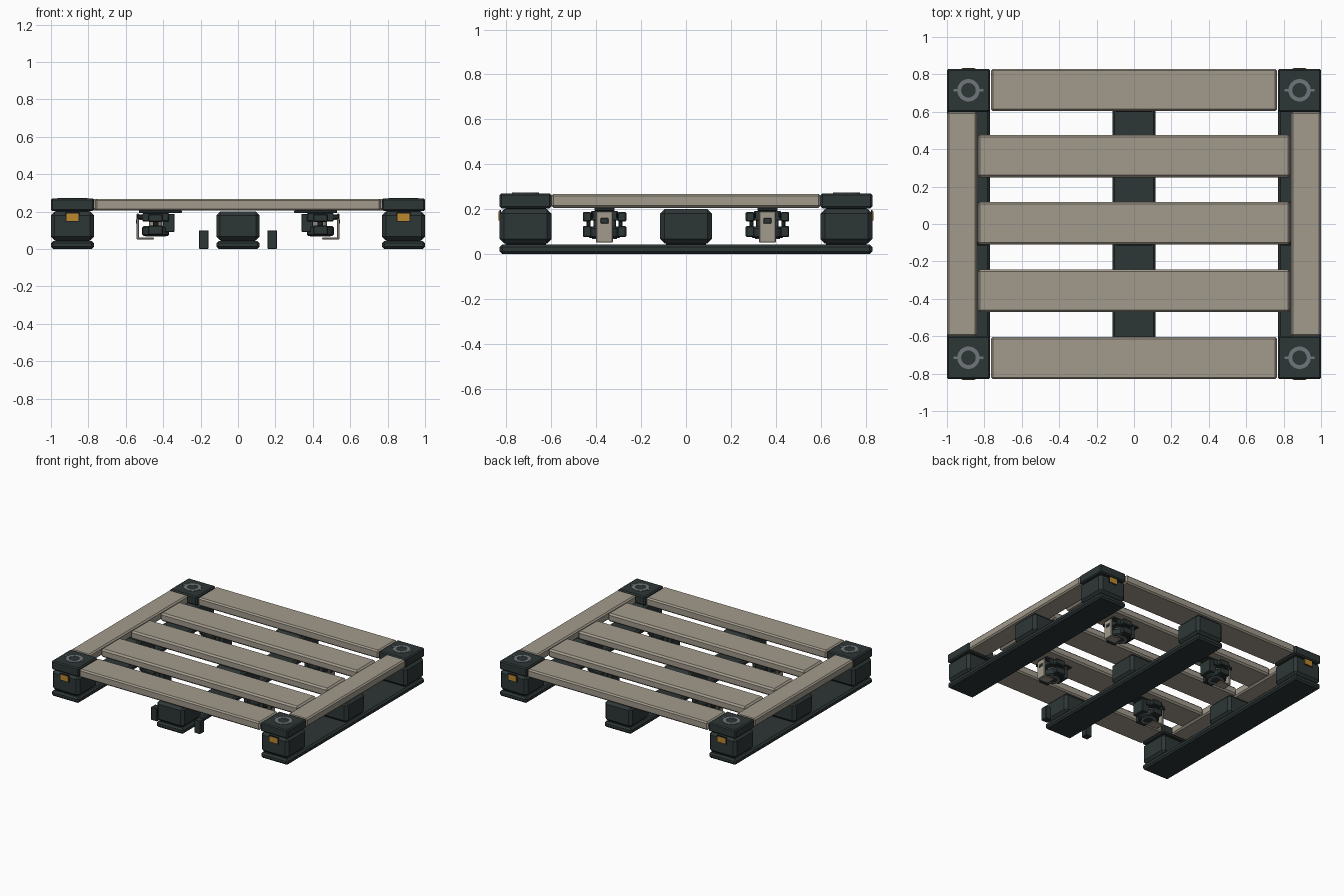
import bpy, bmesh, math
from mathutils import Matrix

if "Cube" in bpy.data.objects:
    bpy.data.objects.remove(bpy.data.objects["Cube"])


def material(name, r, g, b):
    m = bpy.data.materials.new(name)
    m.diffuse_color = (r, g, b, 1)
    m.use_nodes = True
    m.node_tree.nodes["Principled BSDF"].inputs["Base Color"].default_value = m.diffuse_color
    return m


BEIGE = material("warm beige", 0.36, 0.325, 0.265)
DARK = material("dark slate", 0.027, 0.037, 0.037)
GREY = material("steel grey", 0.16, 0.18, 0.20)
AMBER = material("amber", 0.50, 0.25, 0.025)
BLACK = material("soft black", 0.012, 0.015, 0.017)


def finish(name, bm, mat, bevel=0.0):
    me = bpy.data.meshes.new(name)
    bm.to_mesh(me)
    bm.free()
    me.materials.append(mat)
    ob = bpy.data.objects.new(name, me)
    bpy.context.collection.objects.link(ob)
    if bevel:
        mod = ob.modifiers.new("chamfer", 'BEVEL')
        mod.width = bevel
        mod.segments = 1
    return ob


def box(name, x, y, z, mat, bevel=0.0):
    """Box from (min, max) ranges on each axis."""
    lo = [min(r) for r in (x, y, z)]
    hi = [max(r) for r in (x, y, z)]
    bm = bmesh.new()
    bmesh.ops.create_cube(bm, size=1)
    for v in bm.verts:
        v.co = [(a + b) / 2 + c * (b - a) for a, b, c in zip(lo, hi, v.co)]
    return finish(name, bm, mat, bevel)


def disc(name, x, y, z, radius, mat, bevel=0.0, sides=24):
    bm = bmesh.new()
    bmesh.ops.create_cone(bm, cap_ends=True, segments=sides, radius1=radius,
                          radius2=radius, depth=z[1] - z[0],
                          matrix=Matrix.Translation((x, y, sum(z) / 2)))
    return finish(name, bm, mat, bevel)


def ring(name, x, y, z, inner, outer, mat, sides=32):
    """Flat washer built from a square profile."""
    bm = bmesh.new()
    loops = []
    for i in range(sides):
        a = 2 * math.pi * i / sides
        loops.append([bm.verts.new((x + r * math.cos(a), y + r * math.sin(a), h))
                      for r, h in ((inner, z[0]), (outer, z[0]), (outer, z[1]), (inner, z[1]))])
    for i in range(sides):
        p, q = loops[i], loops[(i + 1) % sides]
        for k in range(4):
            bm.faces.new((p[k], q[k], q[(k + 1) % 4], p[(k + 1) % 4]))
    bmesh.ops.recalc_face_normals(bm, faces=bm.faces)
    return finish(name, bm, mat)


# Runners and the nine spacer blocks
for cx in (-0.885, 0, 0.885):
    box("runner", (cx - 0.115, cx + 0.115), (-0.83, 0.83), (0, 0.043), DARK, 0.012)
    for cy in (-0.715, 0, 0.715):
        box("spacer_block", (cx - 0.115, cx + 0.115), (cy - 0.115, cy + 0.115),
            (0.046, 0.2), DARK, 0.02)
        box("block_foot", (cx - 0.09, cx + 0.09), (cy - 0.09, cy + 0.09), (0.04, 0.05), BLACK)

# Deck planks
for s in (-1, 1):
    box("end_plank", (-0.765, 0.765), (s * 0.605, s * 0.83), (0.205, 0.268), BEIGE, 0.01)
    box("side_plank", (s * 0.84, s * 1.0), (-0.6, 0.6), (0.205, 0.268), BEIGE, 0.01)
for cy in (-0.357, 0.004, 0.363):
    box("middle_plank", (-0.835, 0.835), (cy - 0.114, cy + 0.114), (0.205, 0.268), BEIGE, 0.012)

# Corner caps with washers and amber reflectors
for sx in (-1, 1):
    for sy in (-1, 1):
        cx, cy = sx * 0.885, sy * 0.715
        box("corner_cap", (sx * 0.77, sx), (sy * 0.6, sy * 0.83), (0.203, 0.27), DARK, 0.008)
        box("cap_neck", (cx - 0.09, cx + 0.09), (cy - 0.09, cy + 0.09), (0.19, 0.21), BLACK)
        ring("cap_washer", cx, cy, (0.268, 0.273), 0.039, 0.06, GREY)
        disc("washer_centre", cx, cy, (0.268, 0.271), 0.039, DARK)
        for t in (-1, 1):
            box("washer_tab", (cx + t * 0.058, cx + t * 0.08), (cy - 0.006, cy + 0.006),
                (0.268, 0.273), GREY)
        box("reflector_frame", (cx - 0.038, cx + 0.038), (sy * 0.825, sy * 0.832),
            (0.143, 0.195), BLACK)
        box("reflector", (cx - 0.032, cx + 0.032), (sy * 0.826, sy * 0.835),
            (0.149, 0.189), AMBER)

# Two short posts beside the front centre block
for s in (-1, 1):
    box("short_post", (s * 0.158, s * 0.208), (-0.755, -0.705), (0, 0.1), DARK, 0.003)


# Four hanging mechanisms under the outer middle planks
def mechanism(sx, cy):
    def part(name, x, y, z, mat, bevel=0.003):
        box(name, (sx * x[0], sx * x[1]), (cy + y[0], cy + y[1]), z, mat, bevel)

    part("mount_plate", (0.30, 0.53), (-0.045, 0.045), (0.192, 0.206), DARK)
    part("upper_housing", (0.37, 0.51), (-0.06, 0.06), (0.148, 0.192), DARK)
    part("inner_block", (0.34, 0.40), (-0.05, 0.05), (0.09, 0.188), DARK)
    # Outer C-shaped bracket
    part("bracket_plate", (0.53, 0.542), (-0.037, 0.037), (0.05, 0.19), BEIGE)
    part("bracket_foot", (0.45, 0.535), (-0.037, 0.037), (0.05, 0.06), BEIGE)
    part("bracket_arm", (0.48, 0.535), (-0.03, 0.03), (0.155, 0.167), BEIGE)
    part("bracket_hub", (0.537, 0.545), (-0.018, 0.018), (0.135, 0.16), DARK)
    # Round drum with its vertical shaft
    cx = sx * 0.44
    disc("drum", cx, cy, (0.07, 0.122), 0.072, DARK, 0.008)
    ring("drum_rim", cx, cy, (0.066, 0.072), 0.038, 0.055, GREY)
    disc("drum_shaft", cx, cy, (0.115, 0.155), 0.035, BEIGE)
    # Side clamps and pads
    for s in (-1, 1):
        y = sorted((s * 0.058, s * 0.097))
        part("upper_clamp", (0.40, 0.48), y, (0.145, 0.187), DARK, 0.005)
        part("lower_pad", (0.40, 0.48), y, (0.075, 0.125), DARK, 0.005)
        part("clamp_link", (0.425, 0.455), sorted((s * 0.062, s * 0.08)), (0.12, 0.15), BLACK)
        part("clamp_tip", (0.485, 0.54), sorted((s * 0.05, s * 0.058)), (0.16, 0.185), BLACK)


for sx in (-1, 1):
    for cy in (-0.363, 0.363):
        mechanism(sx, cy)
